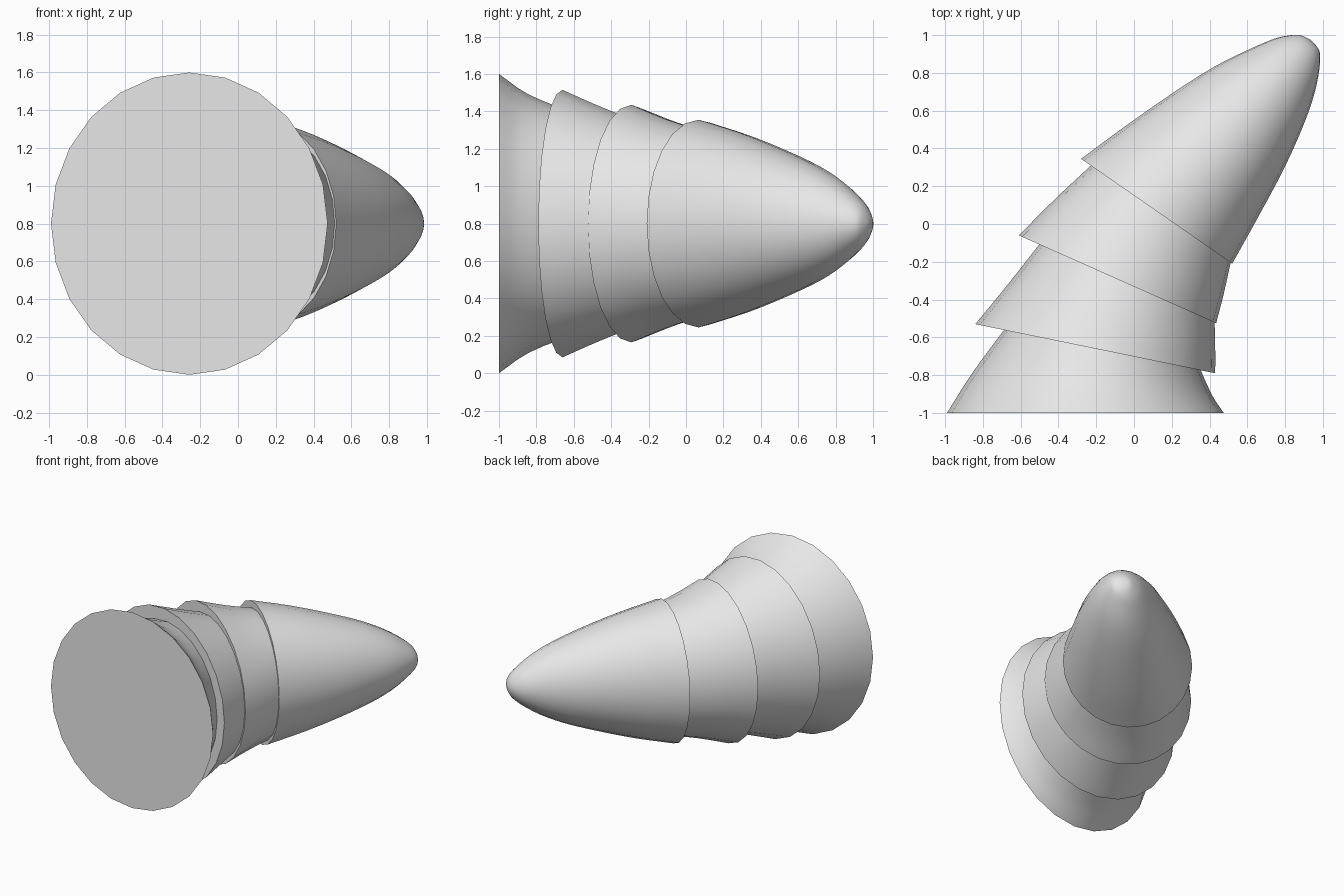
import bpy, bmesh
from math import sin, cos, pi, radians
from mathutils import Vector

SIDES = 24
MID_Z = 0.8

if "Cube" in bpy.data.objects:
    bpy.data.objects.remove(bpy.data.objects["Cube"], do_unlink=True)

grey = bpy.data.materials.new("light_grey")
grey.use_nodes = True
grey.diffuse_color = (0.8, 0.8, 0.8, 1)
grey.node_tree.nodes["Principled BSDF"].inputs["Base Color"].default_value = (0.8, 0.8, 0.8, 1)


def smooth_stations(stations, steps):
    """Catmull-Rom interpolation between the cross-sections."""
    p = [Vector(s) for s in stations]
    p = [2 * p[0] - p[1]] + p + [2 * p[-1] - p[-2]]
    out = []
    for a, b, c, d in zip(p, p[1:], p[2:], p[3:]):
        for i in range(steps):
            t = i / steps
            out.append(0.5 * (2 * b + (c - a) * t + (2 * a - 5 * b + 4 * c - d) * t ** 2
                              + (3 * b - a - 3 * c + d) * t ** 3))
    return out + [p[-2]]


def shell(name, stations, steps=3):
    """Loft ellipses given as (outer x, outer y, inner x, inner y, half height)."""
    bm = bmesh.new()
    rings = []
    for lx, ly, rx, ry, h in smooth_stations(stations, steps):
        left, right = Vector((lx, ly, MID_Z)), Vector((rx, ry, MID_Z))
        mid, axis = (left + right) / 2, (right - left) / 2
        rings.append([bm.verts.new(mid + axis * cos(a) + Vector((0, 0, h * sin(a))))
                      for a in (2 * pi * i / SIDES for i in range(SIDES))])
    for r, s in zip(rings, rings[1:]):
        for i in range(SIDES):
            j = (i + 1) % SIDES
            bm.faces.new((r[i], r[j], s[j], s[i]))
    bm.faces.new(rings[0])
    if stations[-1][-1] > 0:
        bm.faces.new(rings[-1])
    bmesh.ops.remove_doubles(bm, verts=bm.verts, dist=0.0005)
    bmesh.ops.recalc_face_normals(bm, faces=bm.faces)
    mesh = bpy.data.meshes.new(name)
    bm.to_mesh(mesh)
    bm.free()
    mesh.materials.append(grey)
    obj = bpy.data.objects.new(name, mesh)
    bpy.context.collection.objects.link(obj)
    bpy.ops.object.select_all(action="DESELECT")
    obj.select_set(True)
    bpy.context.view_layer.objects.active = obj
    bpy.ops.object.shade_smooth_by_angle(angle=radians(35))


# Flared root with a flat end
shell("horn_base", [(-0.99, -1, 0.475, -1, 0.8),
                    (-0.85, -0.78, 0.41, -0.9, 0.69),
                    (-0.62, -0.47, 0.33, -0.72, 0.59)])

# Two overlapping collars
shell("lower_collar", [(-0.84, -0.53, 0.43, -0.79, 0.715),
                       (-0.66, -0.31, 0.43, -0.65, 0.635),
                       (-0.48, -0.08, 0.425, -0.46, 0.55)])
shell("upper_collar", [(-0.61, -0.06, 0.435, -0.525, 0.635),
                       (-0.41, 0.14, 0.475, -0.37, 0.56),
                       (-0.20, 0.335, 0.515, -0.19, 0.50)])

# Rounded tip
shell("horn_tip", [(-0.28, 0.345, 0.52, -0.21, 0.555),
                   (-0.05, 0.515, 0.67, 0.06, 0.485),
                   (0.20, 0.69, 0.80, 0.305, 0.40),
                   (0.42, 0.83, 0.90, 0.53, 0.315),
                   (0.60, 0.92, 0.955, 0.69, 0.235),
                   (0.74, 0.98, 0.98, 0.81, 0.155),
                   (0.82, 0.998, 0.985, 0.89, 0.10),
                   (0.88, 1.0, 0.975, 0.93, 0.05),
                   (0.935, 0.975, 0.935, 0.975, 0)])
